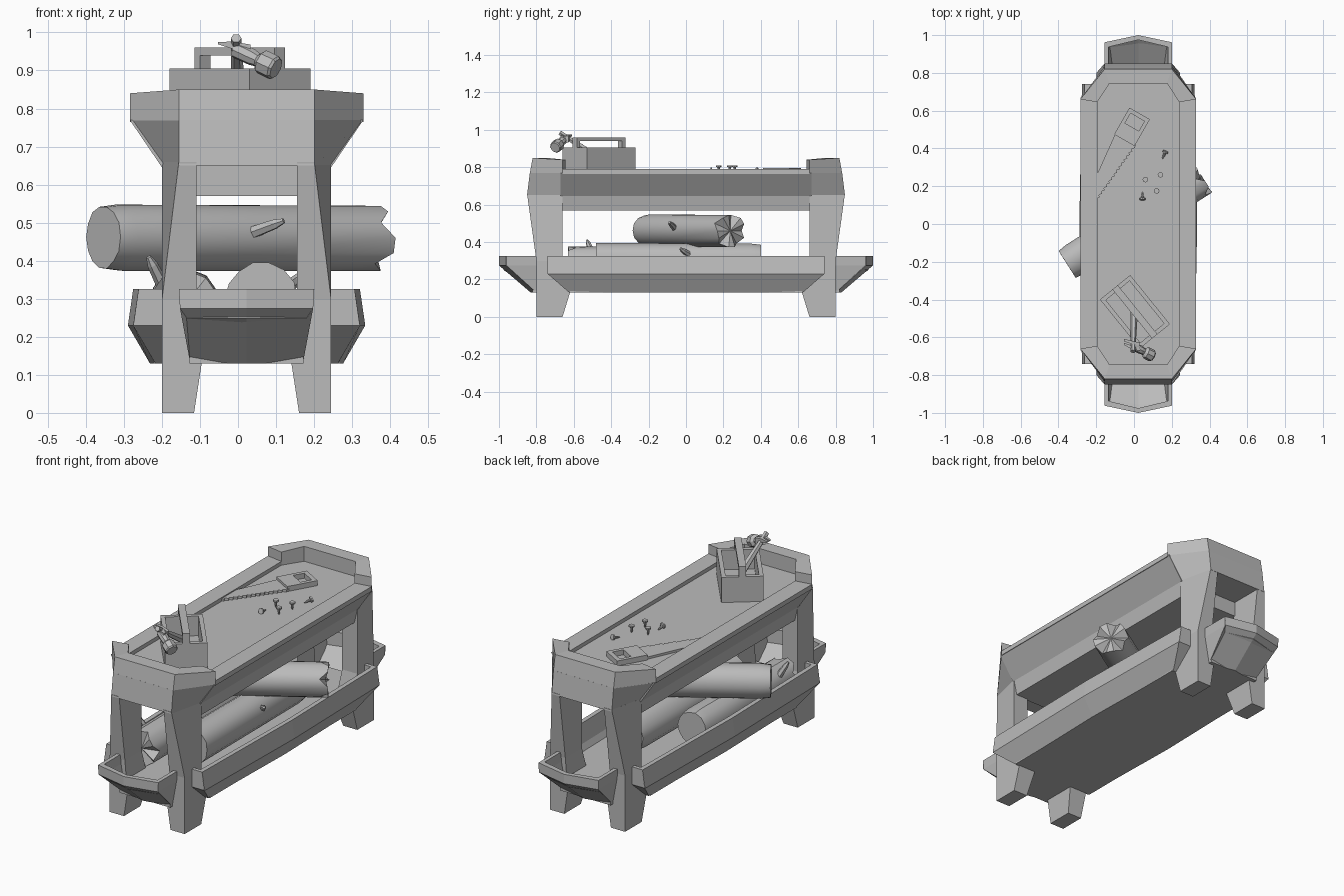
import bpy, bmesh, math, random
from mathutils import Vector, Matrix

random.seed(4)
CX = 0.0225  # bench centre line
cube = bpy.data.objects.get("Cube")
if cube:
    bpy.data.objects.remove(cube)

grey = bpy.data.materials.new("plain_grey")
grey.use_nodes = True
tone = (0.5, 0.5, 0.5, 1)
grey.diffuse_color = tone
grey.node_tree.nodes["Principled BSDF"].inputs["Base Color"].default_value = tone


def finish(name, bm, loc=(0, 0, 0), turn=0, smooth=None):
    bmesh.ops.recalc_face_normals(bm, faces=bm.faces)
    me = bpy.data.meshes.new(name)
    bm.to_mesh(me)
    bm.free()
    me.materials.append(grey)
    ob = bpy.data.objects.new(name, me)
    ob.location = loc
    ob.rotation_euler.z = turn
    bpy.context.collection.objects.link(ob)
    if smooth:
        bpy.ops.object.select_all(action='DESELECT')
        ob.select_set(True)
        bpy.context.view_layer.objects.active = ob
        bpy.ops.object.shade_smooth_by_angle(angle=math.radians(smooth))
    return ob


def loft(name, rings, loc=(CX, 0, 0), turn=0, smooth=None):
    """Skin a solid through rings that have equal point counts."""
    bm = bmesh.new()
    loops = [[bm.verts.new(p) for p in r] for r in rings]
    n = len(loops[0])
    for a, b in zip(loops, loops[1:]):
        for i in range(n):
            j = (i + 1) % n
            bm.faces.new((a[i], a[j], b[j], b[i]))
    bm.faces.new(loops[0])
    bm.faces.new(loops[-1])
    return finish(name, bm, loc, turn, smooth)


def box(name, x, y, z, loc=(CX, 0, 0), turn=0):
    return loft(name, [[(a, y[0], h), (b, y[0], h), (b, y[1], h), (a, y[1], h)]
                       for h in z for a, b in [x]], loc, turn)


def prism(name, pts, z, loc=(CX, 0, 0), turn=0):
    return loft(name, [[(px, py, h) for px, py in pts] for h in z], loc, turn)


# legs: each ring is z, outer x, front corner x, inner x, front y, back y
LEG = [(0, .222, .222, .138, .80, .66), (.13, .222, .222, .118, .80, .62),
       (.30, .222, .222, .132, .80, .66), (.66, .222, .178, .132, .85, .66)]
for sx in (-1, 1):
    for sy in (-1, 1):
        loft("leg", [[(sx * i, sy * f, z), (sx * c, sy * f, z), (sx * o, sy * b, z), (sx * i, sy * b, z)]
                     for z, o, c, i, f, b in LEG])

# table slab with flared sides, and its side rims
SLAB = [(.307, .77), (.222, .645), (.205, .57)]
half = SLAB + [(-x, z) for x, z in reversed(SLAB)]
loft("table_slab", [[(x, y, z) for x, z in half] for y in (-.67, .67)])
for sx in (-1, 1):
    box("side_rim", sorted((sx * .217, sx * .307)), (-.66, .66), (.765, .79))

# flared end caps and raised end rims
CAP = [(.65, .222, .85), (.77, .307, .835)]
for sy in (-1, 1):
    loft("end_cap", [[(-o, sy * .64, z), (-o, sy * .66, z), (-.178, sy * f, z),
                      (.178, sy * f, z), (o, sy * .66, z), (o, sy * .64, z)] for z, o, f in CAP])
    rim = []
    for sx, outer in ((-1, True), (-1, False), (1, False), (1, True)):
        ox, oy, ix, iy, top = (.307, .66, .217, .645, .84) if outer else (.178, .82, .152, .745, .85)
        low = .66 if outer else .835
        rim.append([(sx * ox, sy * low, .768), (sx * ox, sy * oy, top),
                    (sx * ix, sy * iy, top), (sx * ix, sy * iy, .768)])
    loft("end_rim", rim)

# lower shelf floor
prism("shelf_floor", [(.245, -.62), (.245, .62), (.15, .64), (.15, .82), (-.15, .82), (-.15, .64),
                      (-.245, .62), (-.245, -.62), (-.15, -.64), (-.15, -.82), (.15, -.82), (.15, -.64)], (.13, .2))

# bulging shelf walls at both ends and both sides
for s in (-1, 1):
    def end_ring(k, top, low):
        return [(k * .178, s * top, .325), (k * .175, s * top, .275), (k * .148, s * low, .13),
                (k * .14, s * (low - .04), .13), (k * .158, s * (top - .025), .25), (k * .158, s * (top - .025), .325)]
    loft("end_wall", [end_ring(-1, .962, .80), end_ring(0, 1, .83), end_ring(1, .962, .80)])

    def side_ring(k, grow):
        return [(s * (.284 + grow), k * .74, .325), (s * (.298 + grow), k * .74, .23),
                (s * (.24 + grow), k * .625, .13), (s * .2, k * .61, .13),
                (s * (.24 + grow), k * .72, .23), (s * (.26 + grow), k * .72, .325)]
    loft("side_wall", [side_ring(-1, 0), side_ring(0, .014), side_ring(1, 0)])
    for t in (-1, 1):
        loft("end_return", [[(t * x, s * .76, z), (t * x, s * y, z), (t * (x - .02), s * y, z), (t * (x - .02), s * .76, z)]
                            for x, y, z in ((.148, .80, .13), (.175, .96, .275), (.178, .96, .325))])
        loft("side_return", [[(s * .2, t * y, z), (s * x, t * y, z), (s * x, t * (y - .02), z), (s * .2, t * (y - .02), z)]
                             for x, y, z in ((.24, .625, .13), (.296, .74, .23), (.283, .74, .325))])


def along(a, b):
    """Frame whose z runs from a to b."""
    d = Vector(b) - Vector(a)
    return Matrix.Translation(a) @ d.to_track_quat('Z', 'Y').to_matrix().to_4x4(), d.length


def rod(name, a, b, radii, sides=8, smooth=None):
    """Round bar from a to b; radii are (fraction, radius) pairs."""
    m, length = along(a, b)
    rings = [[m @ Vector((r * math.cos(k * math.tau / sides), r * math.sin(k * math.tau / sides), f * length))
              for k in range(sides)] for f, r in radii]
    return loft(name, rings, (0, 0, 0), 0, smooth)


def log(name, a, b, r0, r1, split=False):
    """Log with a bevelled cut end and a cut or splintered far end."""
    m, length = along(a, b)
    bm, n, loops = bmesh.new(), 14, []
    wob = [random.uniform(.95, 1.04) for _ in range(n)]
    for f, r in ((0, r0 * .93), (.06, r0), (.5, (r0 + r1) / 2), (1, r1)):
        ring = []
        for k in range(n):
            t = k * math.tau / n
            z = f * length - (split and f == 1 and k % 3 == 0) * .04
            ring.append(bm.verts.new(m @ Vector((r * wob[k] * math.cos(t), r * wob[k] * math.sin(t), z))))
        loops.append(ring)
    for p, q in zip(loops, loops[1:]):
        for k in range(n):
            bm.faces.new((p[k], p[k - 1], q[k - 1], q[k]))
    for ring, z in ((loops[0], 0), (loops[-1], length - .015 * split)):
        hub = bm.verts.new(m @ Vector((0, 0, z)))
        for k in range(n):
            bm.faces.new((ring[k], ring[k - 1], hub))
    finish(name, bm, smooth=35)


# stacked logs with twig stubs
log("crossing_log", (-.355, -.212, .462), (.365, .245, .46), .091, .09, True)
log("lower_log_left", (.06, .40, .30), (.06, -.48, .30), .092, .095)
log("lower_log_right", (-.14, .15, .29), (-.14, -.63, .285), .092, .09, True)
STUB = [(0, .017), (.7, .014), (1, .007)]
rod("twig_stub", (.04, -.06, .475), (.12, -.09, .505), STUB, 6)
rod("twig_stub", (.13, .02, .33), (.175, -.03, .365), STUB, 6)
rod("twig_stub", (-.2, -.5, .34), (-.235, -.53, .41), STUB, 6)

# open toolbox with a frame handle
BOX = ((.005, -.465, 0), math.radians(-51))
L, W, T = .167, .103, .022
box("toolbox_floor", (-L, L), (-W, W), (.77, .80), *BOX)
for s in (-1, 1):
    box("toolbox_long_wall", (-L, L), sorted((s * W, s * (W - T))), (.77, .905), *BOX)
    box("toolbox_end_wall", sorted((s * L, s * (L - T))), (-W, W), (.77, .905), *BOX)
    box("handle_post", sorted((s * L, s * (L - T))), (-.018, .018), (.90, .96), *BOX)
box("handle_bar", (-L, L), (-.018, .018), (.94, .96), *BOX)

# hammer resting on the toolbox
rod("hammer_handle", (-.005, -.675, .985), (.0, -.47, .85), [(0, .014), (.3, .014), (.7, .018), (1, .02)], 6)
rod("hammer_head", (-.005, -.645, .955), (.1, -.70, .905),
    [(0, .023), (.4, .022), (.55, .018), (.65, .033), (.95, .033), (1, .028)], 8)
for s in (-1, 1):
    loft("hammer_claw", [[(x, y + s * g, z + h) for g, h in ((.004, -t), (w, -t), (w, t), (.004, t))]
                         for x, y, z, w, t in ((.01, -.65, .95, .022, .018), (-.035, -.64, .966, .022, .01),
                                               (-.075, -.625, .972, .016, .003))])

# hand saw: toothed blade and slotted grip, laid along local x
SAW = ((-.255, .088, 0), math.atan2(.497, .285))
N = 18
edge = []
for k in range(N):
    x = .41 * k / N
    edge += [(x, -.018 - .1 * x), (x + .015, -.03 - .1 * x)]
prism("saw_blade", edge + [(.43, -.06), (.43, .06), (0, .018)], (.772, .784), *SAW)
for x in ((.41, .49), (.55, .573)):
    box("saw_grip_end", x, (-.062, .062), (.768, .797), *SAW)
for y in ((-.062, -.042), (.042, .062)):
    box("saw_grip_side", (.48, .56), y, (.768, .797), *SAW)

# screws: three standing, two lying down
SCREW = [(0, .002), (.35, .006), (.75, .007), (.8, .015), (1, .015)]
for x, y in ((.14, .26), (.06, .235), (.12, .175)):
    rod("standing_screw", (x, y, .768), (x, y, .81), SCREW, 8)
rod("lying_screw", (.15, .345, .775), (.168, .385, .785), SCREW, 8)
rod("lying_screw", (.045, .17, .775), (.045, .128, .785), SCREW, 8)
